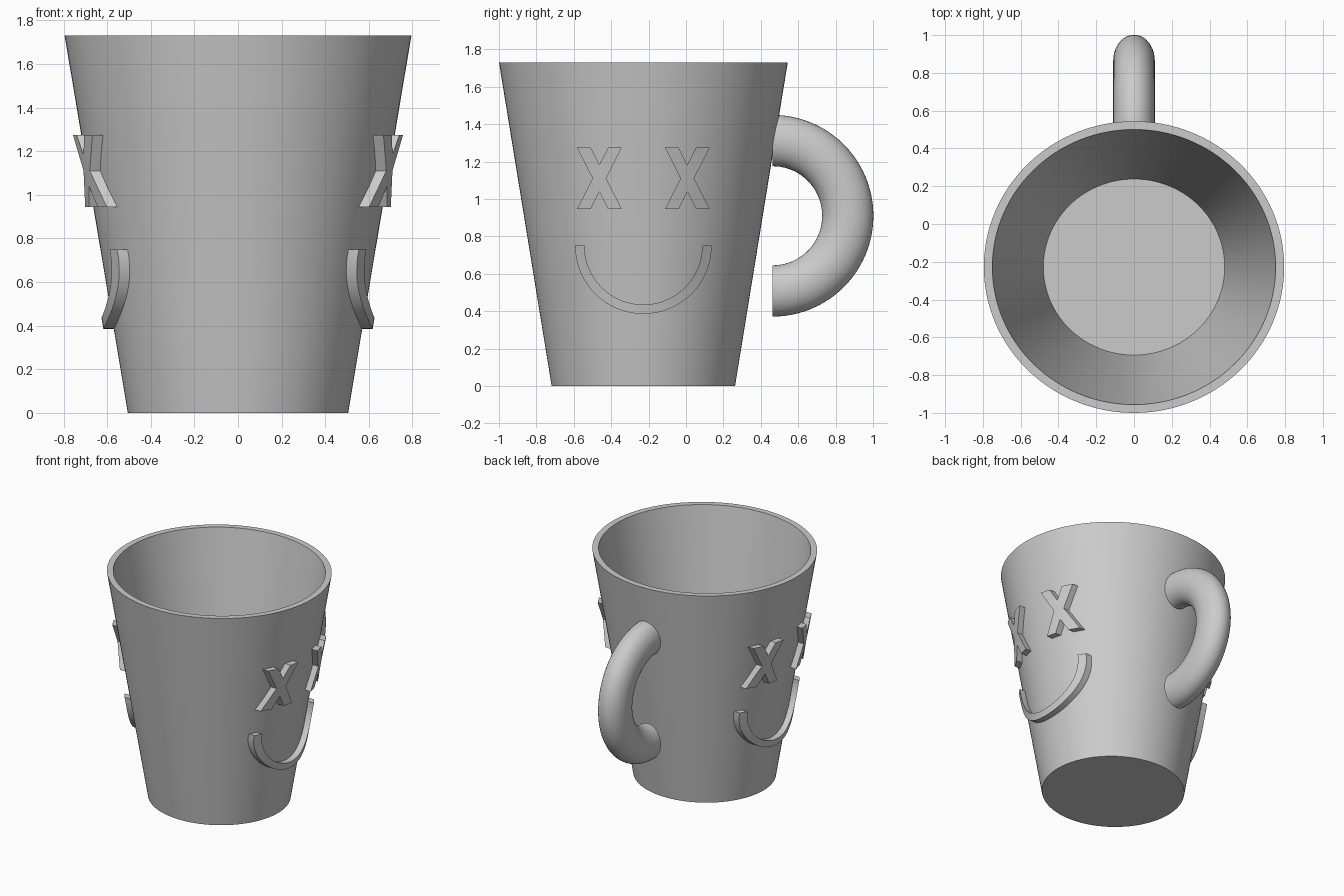
import bpy, bmesh, math

if "Cube" in bpy.data.objects:
    bpy.data.objects.remove(bpy.data.objects["Cube"])

CY, H = -0.228, 1.73           # cup axis position in y, cup height
RB, RT, SY = 0.505, 0.795, 0.971  # outer base / top radius, y squash

clay = bpy.data.materials.new("grey_ceramic")
clay.diffuse_color = (0.6, 0.6, 0.6, 1)
clay.use_nodes = True
clay.node_tree.nodes["Principled BSDF"].inputs["Base Color"].default_value = clay.diffuse_color


def finish(name, bm, angle=35):
    bmesh.ops.recalc_face_normals(bm, faces=bm.faces)
    me = bpy.data.meshes.new(name)
    bm.to_mesh(me)
    bm.free()
    me.materials.append(clay)
    ob = bpy.data.objects.new(name, me)
    bpy.context.collection.objects.link(ob)
    bpy.ops.object.select_all(action='DESELECT')
    ob.select_set(True)
    bpy.context.view_layer.objects.active = ob
    bpy.ops.object.shade_smooth_by_angle(angle=math.radians(angle))
    return ob


def skin(bm, rings):
    """Bridge closed rings of points and cap both ends."""
    vs = [[bm.verts.new(p) for p in r] for r in rings]
    n = len(vs[0])
    for a, b in zip(vs, vs[1:]):
        for i in range(n):
            j = (i + 1) % n
            bm.faces.new((a[i], a[j], b[j], b[i]))
    bm.faces.new(vs[0])
    bm.faces.new(vs[-1])


# Cup: outer wall, rim, inner wall, floor
N = 128
bm = bmesh.new()
skin(bm, [[(r * math.cos(2 * math.pi * i / N),
            CY + r * SY * math.sin(2 * math.pi * i / N), z) for i in range(N)]
          for r, z in ((RB, 0), (RT, H), (0.75, H), (0.48, 0.12))])
finish("cup", bm)

# Handle: oval tube swept along a half circle, ends left just off the lower wall
bm = bmesh.new()
rings = []
for k in range(49):
    t = math.pi * (0.5 - k / 48)
    ring = []
    for i in range(40):
        a = 2 * math.pi * i / 40
        r = 0.402 + 0.137 * math.cos(a)
        ring.append((0.11 * math.sin(a), 0.463 + r * math.cos(t), 0.91 + r * math.sin(t)))
    rings.append(ring)
skin(bm, rings)
finish("handle", bm)


def wall_x(y, z):
    """Outer wall x at a given y and z."""
    r = RB + (RT - RB) * z / H
    return r * math.sqrt(1 - ((y - CY) / (r * SY)) ** 2)


def relief(name, pts, faces, side):
    """Raised shape that follows the cup wall, drawn in (y, z)."""
    bm = bmesh.new()
    out = [bm.verts.new((side * (wall_x(y, z) + 0.048), y, z)) for y, z in pts]
    inn = [bm.verts.new((side * (wall_x(y, z) - 0.015), y, z)) for y, z in pts]
    edges = {}
    for f in faces:
        bm.faces.new([out[i] for i in f])
        bm.faces.new([inn[i] for i in reversed(f)])
        for a, b in zip(f, f[1:] + f[:1]):
            edges.setdefault(frozenset((a, b)), []).append((a, b))
    for e in edges.values():
        if len(e) == 1:                      # side walls on the outline only
            a, b = e[0]
            bm.faces.new((out[b], out[a], inn[a], inn[b]))
    finish(name, bm)


# Cross eye outline: centre diamond plus four arms
W, T, HZ = 0.12, 0.073, 0.165                # half width, stroke width, half height
nz = HZ * T / (2 * W - T)                    # notch height from the centre
diamond = [(0, nz), (T / 2, 0), (0, -nz), (-T / 2, 0)]
tips = []
for sy, sz in ((1, 1), (1, -1), (-1, -1), (-1, 1)):
    pair = [(sy * (W - T), sz * HZ), (sy * W, sz * HZ)]
    tips += pair if sy * sz > 0 else pair[::-1]
cross = diamond + tips
cross_faces = [[0, 1, 2, 3]] + [[k, 4 + 2 * k, 5 + 2 * k, (k + 1) % 4] for k in range(4)]

# Smile: half ring
M = 32
smile = [(CY + r * math.cos(math.pi * k / M), 0.75 - r * math.sin(math.pi * k / M))
         for k in range(M + 1) for r in (0.315, 0.365)]
smile_faces = [[2 * k, 2 * k + 1, 2 * k + 3, 2 * k + 2] for k in range(M)]

# The face appears on both sides of the cup
for side, tag in ((1, "right"), (-1, "left")):
    for d, end in ((-0.235, "front"), (0.235, "back")):
        relief(f"cross_eye_{tag}_{end}",
               [(CY + d + y, 1.11 + z) for y, z in cross], cross_faces, side)
    relief(f"smile_{tag}", smile, smile_faces, side)
